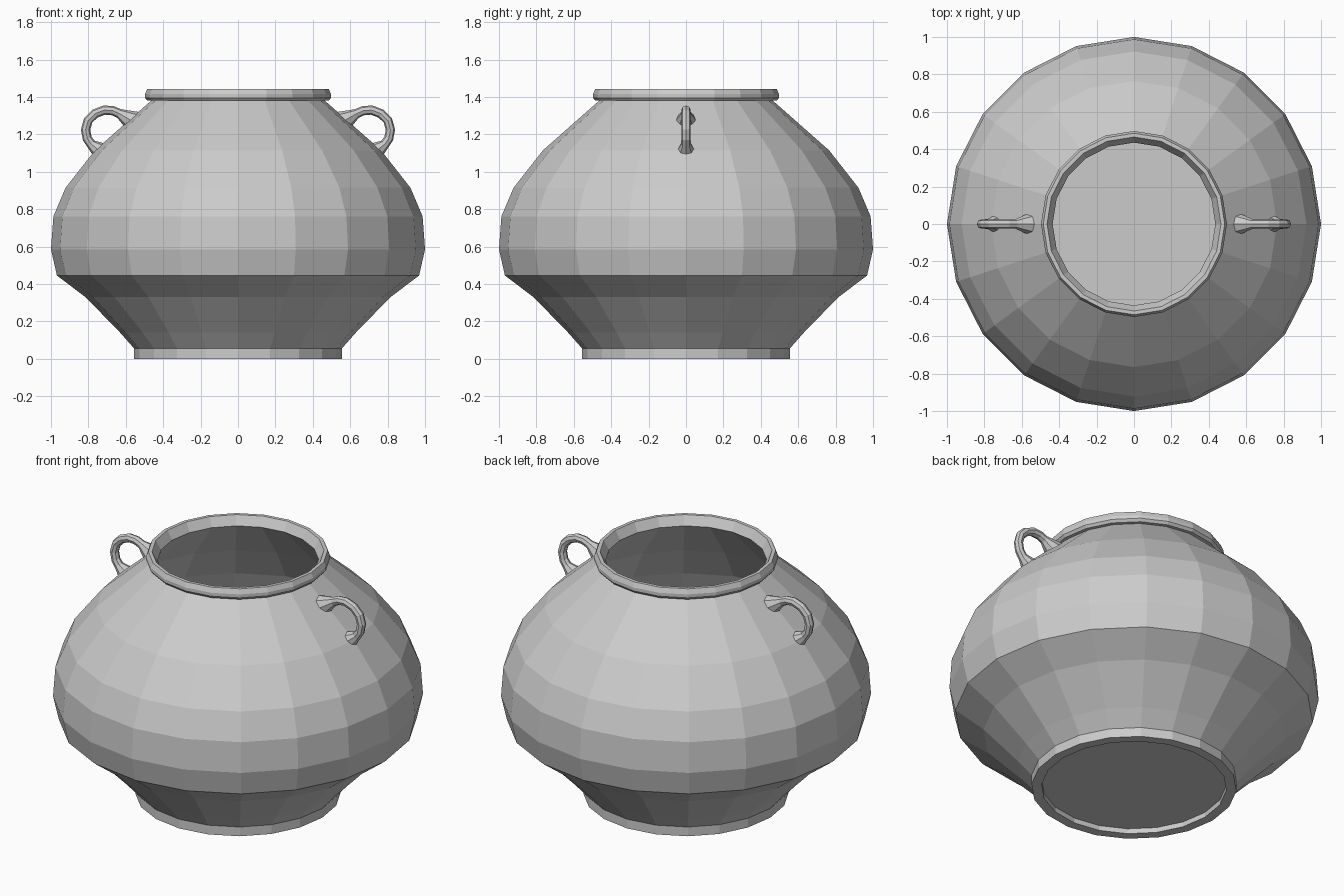
import bpy, bmesh
from math import cos, sin, tau

if "Cube" in bpy.data.objects:
    bpy.data.objects.remove(bpy.data.objects["Cube"])

SIDES = 20


def lathe(name, profile):
    """Revolve a profile that starts and ends on the axis region (ends capped)."""
    bm = bmesh.new()
    rings = [[bm.verts.new((r * cos(tau * i / SIDES), r * sin(tau * i / SIDES), z))
              for i in range(SIDES)] for r, z in profile]
    for a, b in zip(rings, rings[1:]):
        for i in range(SIDES):
            j = (i + 1) % SIDES
            bm.faces.new((a[i], a[j], b[j], b[i]))
    bm.faces.new(rings[0][::-1])
    bm.faces.new(rings[-1])
    mesh = bpy.data.meshes.new(name)
    bm.to_mesh(mesh)
    bm.free()
    obj = bpy.data.objects.new(name, mesh)
    bpy.context.collection.objects.link(obj)
    return obj


def handle(name, side):
    """Loop handle with flared ends: x, z, thickness."""
    path = [(0.55, 1.265, 0.06), (0.58, 1.28, 0.05), (0.635, 1.312, 0.025),
            (0.67, 1.327, 0.025), (0.715, 1.33, 0.025), (0.765, 1.311, 0.025),
            (0.801, 1.275, 0.025), (0.815, 1.225, 0.025), (0.806, 1.178, 0.025),
            (0.785, 1.148, 0.026), (0.745, 1.117, 0.045), (0.72, 1.10, 0.055)]
    curve = bpy.data.curves.new(name, 'CURVE')
    curve.dimensions = '3D'
    curve.bevel_depth = 1.0
    curve.bevel_resolution = 2
    curve.use_fill_caps = True
    spline = curve.splines.new('POLY')
    spline.points.add(len(path) - 1)
    for p, (x, z, r) in zip(spline.points, path):
        p.co = (side * x, 0, z, 1)
        p.radius = r
    spline.use_smooth = False
    obj = bpy.data.objects.new(name, curve)
    bpy.context.collection.objects.link(obj)


# Pot: recessed base, foot, body, rolled lip, then the hollow inside
outer = [(0.50, 0.03), (0.50, 0.0), (0.555, 0.0), (0.555, 0.055), (0.63, 0.14),
         (0.815, 0.33), (0.968, 0.445), (1.0, 0.585), (0.987, 0.762),
         (0.922, 0.915), (0.765, 1.115), (0.465, 1.38)]
lip = [(0.485, 1.38), (0.497, 1.395), (0.497, 1.415), (0.485, 1.443),
       (0.465, 1.443), (0.435, 1.39)]
inner = [(0.72, 1.11), (0.88, 0.90), (0.945, 0.755), (0.957, 0.59),
         (0.93, 0.47), (0.79, 0.36), (0.60, 0.16), (0.53, 0.07)]
lathe("pot_body", outer + lip + inner)

# Pair of loop handles on the shoulders
handle("right_handle", 1)
handle("left_handle", -1)
